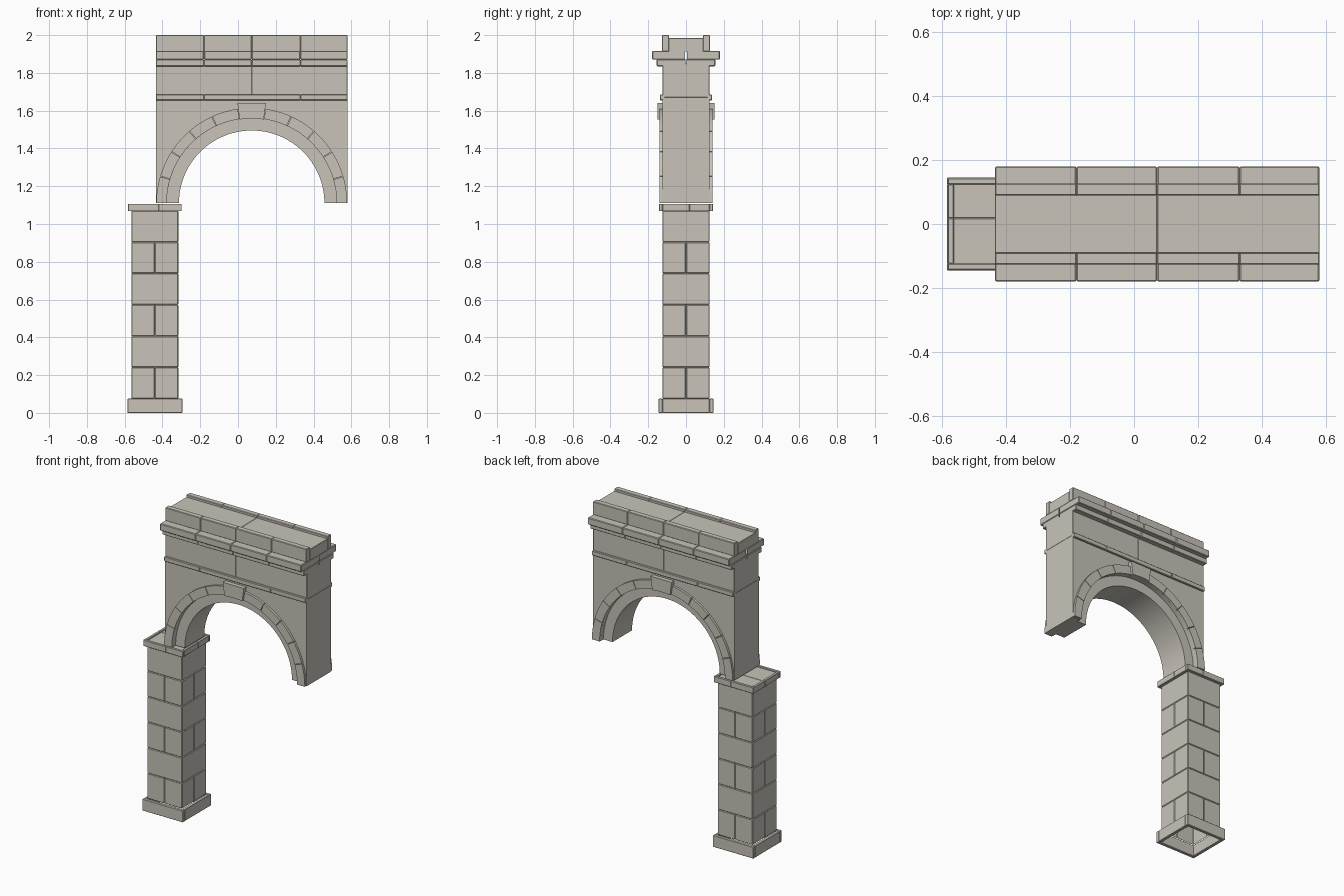
import bpy, bmesh, math

if "Cube" in bpy.data.objects:
    bpy.data.objects.remove(bpy.data.objects["Cube"])

stone = bpy.data.materials.new("warm_grey_stone")
stone.diffuse_color = (0.58, 0.55, 0.49, 1)
stone.use_nodes = True
stone.node_tree.nodes["Principled BSDF"].inputs["Base Color"].default_value = stone.diffuse_color

CX, CZ = 0.0725, 1.11          # arch centre
X0, X1 = -0.435, 0.58          # ends of the arch block
PX0, PX1, PY = -0.565, -0.315, 0.125   # pier footprint
BEV = 0.004


def finish(name, bm, smooth=False):
    bmesh.ops.recalc_face_normals(bm, faces=bm.faces)
    me = bpy.data.meshes.new(name)
    bm.to_mesh(me)
    bm.free()
    me.materials.append(stone)
    ob = bpy.data.objects.new(name, me)
    bpy.context.collection.objects.link(ob)
    if smooth:
        bpy.context.view_layer.objects.active = ob
        ob.select_set(True)
        bpy.ops.object.shade_smooth_by_angle(angle=math.radians(30))
        ob.select_set(False)
    return ob


def blocks(name, boxes, bev=BEV, hollow=None):
    """Chamfered stones; faces buried inside the hollow box are removed."""
    bm = bmesh.new()
    for x0, x1, y0, y1, z0, z1 in boxes:
        part = bmesh.new()
        vs = bmesh.ops.create_cube(part, size=1)["verts"]
        for v in vs:
            v.co = (x0 if v.co.x < 0 else x1, y0 if v.co.y < 0 else y1, z0 if v.co.z < 0 else z1)
        if bev:
            bmesh.ops.bevel(part, geom=part.edges[:], offset=bev, segments=1, affect='EDGES', profile=0.5)
        bmesh.ops.recalc_face_normals(part, faces=part.faces)
        if hollow:
            a0, a1, b0, b1, c0, c1 = hollow
            dead = []
            for f in part.faces:
                c = f.calc_center_median()
                if a0 < c.x < a1 and b0 < c.y < b1 and c0 < c.z < c1:
                    dead.append(f)
            bmesh.ops.delete(part, geom=dead, context='FACES')
        tmp = bpy.data.meshes.new("tmp")
        part.to_mesh(tmp)
        part.free()
        bm.from_mesh(tmp)
        bpy.data.meshes.remove(tmp)
    return finish(name, bm)


def arc(r, a0, a1, n):
    return [(CX + r * math.cos(math.radians(a0 + (a1 - a0) * i / n)),
             CZ + r * math.sin(math.radians(a0 + (a1 - a0) * i / n))) for i in range(n + 1)]


def strip(bm, inner, outer, y0, y1):
    """Solid band between two matching xz outlines."""
    rows = [[bm.verts.new((x, y, z)) for x, z in line]
            for line, y in ((inner, y0), (outer, y0), (outer, y1), (inner, y1))]
    for i in range(len(inner) - 1):
        for k in range(4):
            a, b = rows[k], rows[(k + 1) % 4]
            bm.faces.new((a[i], a[i + 1], b[i + 1], b[i]))
    bm.faces.new([r[0] for r in rows])
    bm.faces.new([r[-1] for r in rows][::-1])


def run(cuts, y0, y1, z0, z1):
    """A row of stones along x, mirrored to front and back."""
    out = []
    for a, b in zip(cuts, cuts[1:]):
        out += [(a, b, y0, y1, z0, z1), (a, b, -y1, -y0, z0, z1)]
    return out


# pier: six courses, alternately split into quarters
pxm = (PX0 + PX1) / 2
courses = []
h = (1.07 - 0.075) / 6
for i in range(6):
    z0, z1 = 0.075 + i * h, 0.075 + (i + 1) * h
    if i % 2 == 0:
        for xa, xb in ((PX0, pxm), (pxm, PX1)):
            courses += [(xa, xb, -PY, 0, z0, z1), (xa, xb, 0, PY, z0, z1)]
    else:
        courses.append((PX0, PX1, -PY, PY, z0, z1))
blocks("pier_stones", courses, hollow=(PX0 + .006, PX1 - .006, -PY + .006, PY - .006, 0, 1.2))


def collar(name, off, t, z0, z1, split):
    """Four boards wrapped round the pier."""
    xa, xb, y = PX0 - off, PX1 + off, PY + off
    bx = []
    for s in (-1, 1):
        ya, yb = sorted((s * y, s * (y - t)))
        xs = [xa, pxm + 0.02, xb] if split else [xa, xb]
        bx += [(p, q, ya, yb, z0, z1) for p, q in zip(xs, xs[1:])]
    for p, q in ((xa, xa + t), (xb - t, xb)):
        ys = [-y + t, 0.018, y - t] if split else [-y + t, y - t]
        bx += [(p, q, a, b, z0, z1) for a, b in zip(ys, ys[1:])]
    return blocks(name, bx, 0.002)


collar("plinth", 0.02, 0.021, 0.0, 0.075, False)
collar("pier_cap_band", 0.017, 0.018, 1.068, 1.107, True)
blocks("pier_cap_slab", [(PX0, PX1, -PY, 0.018, 1.07, 1.1), (PX0, PX1, 0.018, PY, 1.07, 1.1)], 0.002)

# spandrel wall: arch opening to a square outline
N = 64
bm = bmesh.new()
R_IN, R_MID, R_OUT = 0.385, 0.45, 0.505
inner = arc(R_MID, 0, 180, N)
outer = []
W, TOP = (X1 - X0) / 2, 1.67 - CZ
corner = math.atan2(TOP, W)
for i in range(N + 1):
    a = math.pi * i / N
    # snap the nearest sample to each top corner
    for c in (corner, math.pi - corner):
        if abs(a - c) <= math.pi / N / 2:
            a = c
    s = min(W / max(abs(math.cos(a)), 1e-6), TOP / max(math.sin(a), 1e-6))
    outer.append((CX + s * math.cos(a), CZ + s * math.sin(a)))
strip(bm, inner, outer, -PY, PY)
finish("spandrel_wall", bm, True)

# recessed inner arch
bm = bmesh.new()
strip(bm, arc(R_IN, 0, 180, N), arc(R_MID, 0, 180, N), -0.1, 0.1)
finish("inner_arch", bm, True)

# voussoir rings and keystones, front and back
step = 180 / 11
ring, key = bmesh.new(), bmesh.new()
for s in (-1, 1):
    for i in range(11):
        a0, a1 = i * step, (i + 1) * step
        if i == 5:
            outer_key = [(x, 1.64) for x, z in arc(0.53, a0, a1, 6)]
            strip(key, arc(R_MID - 0.002, a0, a1, 6), outer_key, s * 0.11, s * 0.152)
        else:
            g = 0.2
            strip(ring, arc(R_MID, a0 + g, a1 - g, 6), arc(R_OUT, a0 + g, a1 - g, 6),
                  s * 0.115, s * 0.14)
finish("voussoir_ring", ring, True)
finish("keystones", key, True)

# string course, frieze, cornices and parapet
Q = [X0, -0.18, CX, 0.33, X1]
blocks("string_course", run([X0, -0.18, 0.33, X1], 0.11, 0.138, 1.655, 1.685), 0.003)
blocks("frieze", [(a, b, -PY, PY, 1.67, 1.85) for a, b in ((X0, CX), (CX, X1))], 0.002)
blocks("lower_cornice", run(Q, 0.0, 0.155, 1.835, 1.87), 0.003,
       hollow=(X0 - 1, X1 + 1, -0.02, 0.02, 1.84, 1.865))
blocks("upper_cornice", run(Q, 0.0, 0.18, 1.87, 1.916), BEV,
       hollow=(X0 - 1, X1 + 1, -0.02, 0.02, 1.875, 1.91))
blocks("parapet_curbs", run(Q, 0.09, 0.127, 1.914, 2.0), 0.003)
blocks("top_slab", [(a, b, -0.091, 0.091, 1.912, 1.985) for a, b in ((X0, CX), (CX, X1))], 0.002)
